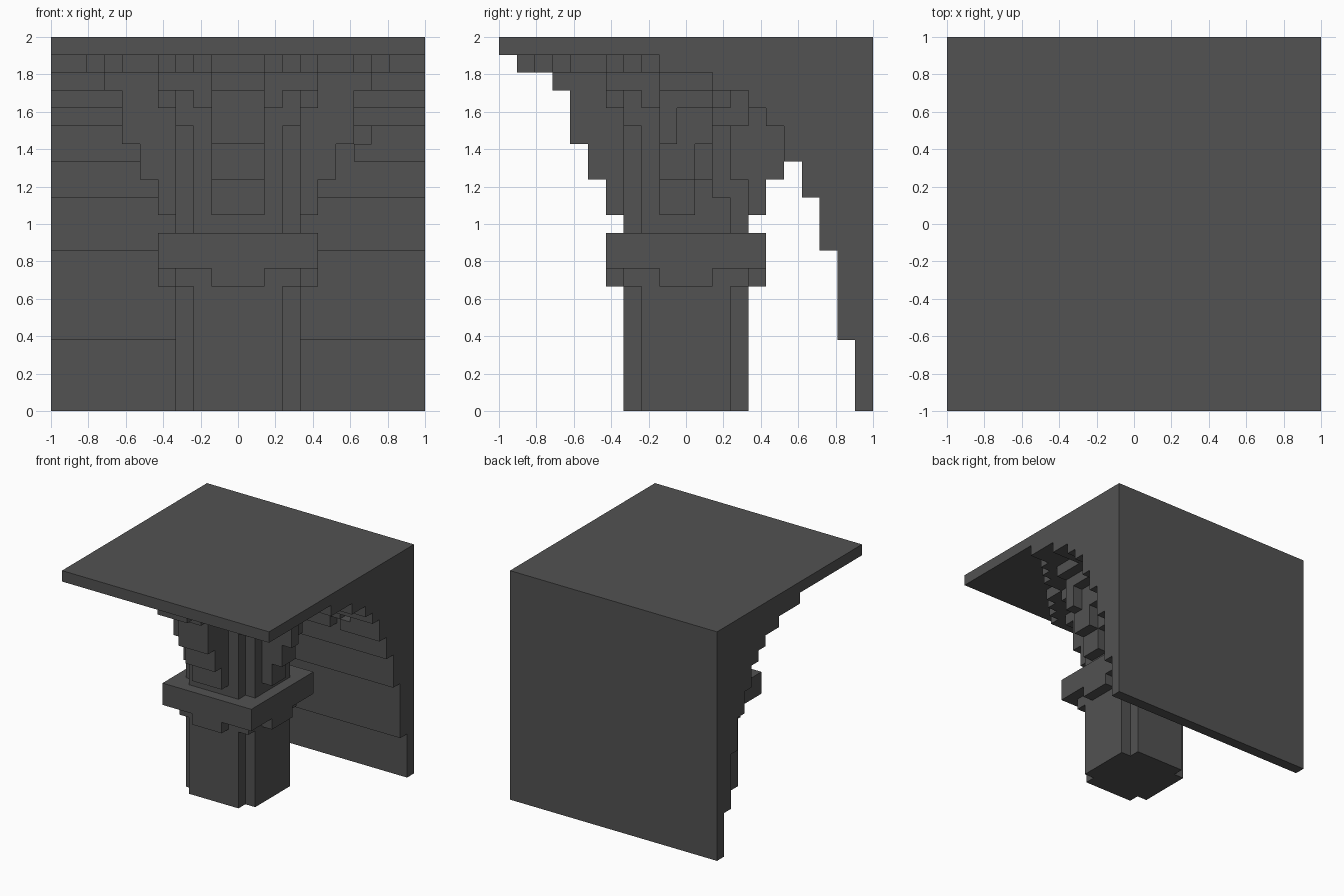
import bpy, bmesh

cube = bpy.data.objects.get("Cube")
if cube:
    bpy.data.objects.remove(cube, do_unlink=True)

U = 2 / 21  # size of one block unit

stone = bpy.data.materials.new("dark_grey_stone")
stone.use_nodes = True
GREY = (0.085, 0.085, 0.085, 1)
stone.diffuse_color = GREY
bsdf = next(n for n in stone.node_tree.nodes if n.type == 'BSDF_PRINCIPLED')
bsdf.inputs["Base Color"].default_value = GREY
bsdf.inputs["Roughness"].default_value = 0.9

# Mappings from (profile u, profile v, extrusion w) to x, y, z
PLAN = lambda u, v, w: (u, v, w)
SIDE = lambda u, v, w: (w, u, v)
ARMS = {
    "front": lambda u, v, w: (w, -u, v),
    "left": lambda u, v, w: (u, w, v),
    "right": lambda u, v, w: (-u, w, v),
    "back": lambda u, v, w: (-w, u, v),
}


def prism(name, pts, lo, hi, place=PLAN):
    """Extrude a closed profile between lo and hi, in block units."""
    bm = bmesh.new()
    a = [bm.verts.new([c * U for c in place(u, v, lo)]) for u, v in pts]
    b = [bm.verts.new([c * U for c in place(u, v, hi)]) for u, v in pts]
    bm.faces.new(a)
    bm.faces.new(b)
    n = len(pts)
    for i in range(n):
        j = (i + 1) % n
        bm.faces.new((a[i], a[j], b[j], b[i]))
    bmesh.ops.recalc_face_normals(bm, faces=bm.faces)
    me = bpy.data.meshes.new(name)
    bm.to_mesh(me)
    bm.free()
    me.materials.append(stone)
    ob = bpy.data.objects.new(name, me)
    bpy.context.collection.objects.link(ob)
    return ob


def rect(x0, x1, y0, y1):
    return [(x0, y0), (x1, y0), (x1, y1), (x0, y1)]


def cross(a, b, c=None):
    """Square of half-size c with four arms reaching a, each of half-width b."""
    c = b if c is None else c
    quarter = [(a, -b), (a, b), (c, b), (c, c), (b, c)]
    pts = []
    for k in range(4):
        for x, y in quarter:
            for _ in range(k):
                x, y = -y, x
            if not pts or pts[-1] != (x, y):
                pts.append((x, y))
    return pts


def chip(ob, x0, x1, y0, y1, z0, z1):
    """Cut a rectangular chip out of a part."""
    cutter = prism("chip_cutter", rect(x0, x1, y0, y1), z0, z1)
    cutter.hide_render = True
    mod = ob.modifiers.new("chip", 'BOOLEAN')
    mod.operation = 'DIFFERENCE'
    mod.solver = 'EXACT'
    mod.object = cutter
    bpy.context.view_layer.objects.active = ob
    bpy.ops.object.modifier_apply(modifier=mod.name)
    bpy.data.objects.remove(cutter, do_unlink=True)


# Back wall curving up into the roof slab, as one stepped profile
steps = [(9.5, 0), (8.5, 4), (7.5, 9), (6.5, 12), (5.5, 14), (4.5, 16),
         (3.5, 17), (1.5, 18), (-1.5, 19), (-10.5, 20)]
profile = [(10.5, 21), (10.5, 0)]
for i, (y, z) in enumerate(steps):
    if i:
        profile.append((steps[i - 1][0], z))
    profile.append((y, z))
profile.append((-10.5, 21))
wall = prism("wall_and_roof", profile, -10.5, 10.5, SIDE)
chip(wall, 5.5, 6.5, 5, 6.5, 13.5, 15)
chip(wall, 6.5, 7.5, 5, 6.5, 15, 16)

# Column shaft and collar
prism("lower_shaft", cross(3.5, 2.5), 0, 7)
prism("collar_brackets", cross(4.5, 1.5, 3.5), 7, 8)
prism("collar", rect(-4.5, 4.5, -4.5, 4.5), 8, 10)
shaft = prism("upper_shaft", cross(3.5, 2.5), 10, 16)
chip(shaft, 2.5, 4, 1.5, 3, 12, 16.5)
chip(shaft, 1.5, 3, 2.5, 4, 13, 16.5)

# Capital
prism("capital_neck", rect(-3.5, 3.5, -3.5, 3.5), 16, 17)
prism("capital_cross", cross(4.5, 2.5, 3.5), 17, 18)
prism("capital_slab", rect(-4.5, 4.5, -4.5, 1.5), 18, 19)

# Stepped rosette under the roof, in front of the wall step
half = [(9.5, 1.5), (8.5, 2.5), (7.5, 3.5), (6.5, 4.5),
        (4.5, 6.5), (3.5, 7.5), (2.5, 8.5), (1.5, 9.5)]
edge = [(8.5, -1.5)]
for (x0, y0), (x1, y1) in zip(half[1:], half[2:] + [(0, 0)]):
    edge += [(x0, -y0)] + ([(x1, -y0)] if x1 else [])
rosette = edge + [(-x, y) for x, y in reversed(edge)]
prism("roof_rosette", rosette, 19, 20)

# Stepped brackets on the four sides
arm = [(3.5, 11), (4.5, 11), (4.5, 13), (5.5, 13), (5.5, 15), (6.5, 15),
       (6.5, 18), (7.5, 18), (7.5, 19), (3.5, 19)]
back_arm = [(3.5, 11), (4.5, 11), (4.5, 13), (5.5, 13), (5.5, 16),
            (4.5, 16), (4.5, 17), (3.5, 17)]
brackets = {}
for side, place in ARMS.items():
    pts = back_arm if side == "back" else arm
    brackets[side] = prism(side + "_bracket", pts, -1.5, 1.5, place)

# Worn edges on the left bracket
chip(brackets["left"], 5.5, 7, -0.5, 2, 15, 17)
chip(brackets["left"], 4.5, 6, 0.5, 2, 13, 15)
chip(brackets["left"], 3, 5, 0.5, 2, 10.5, 13)
